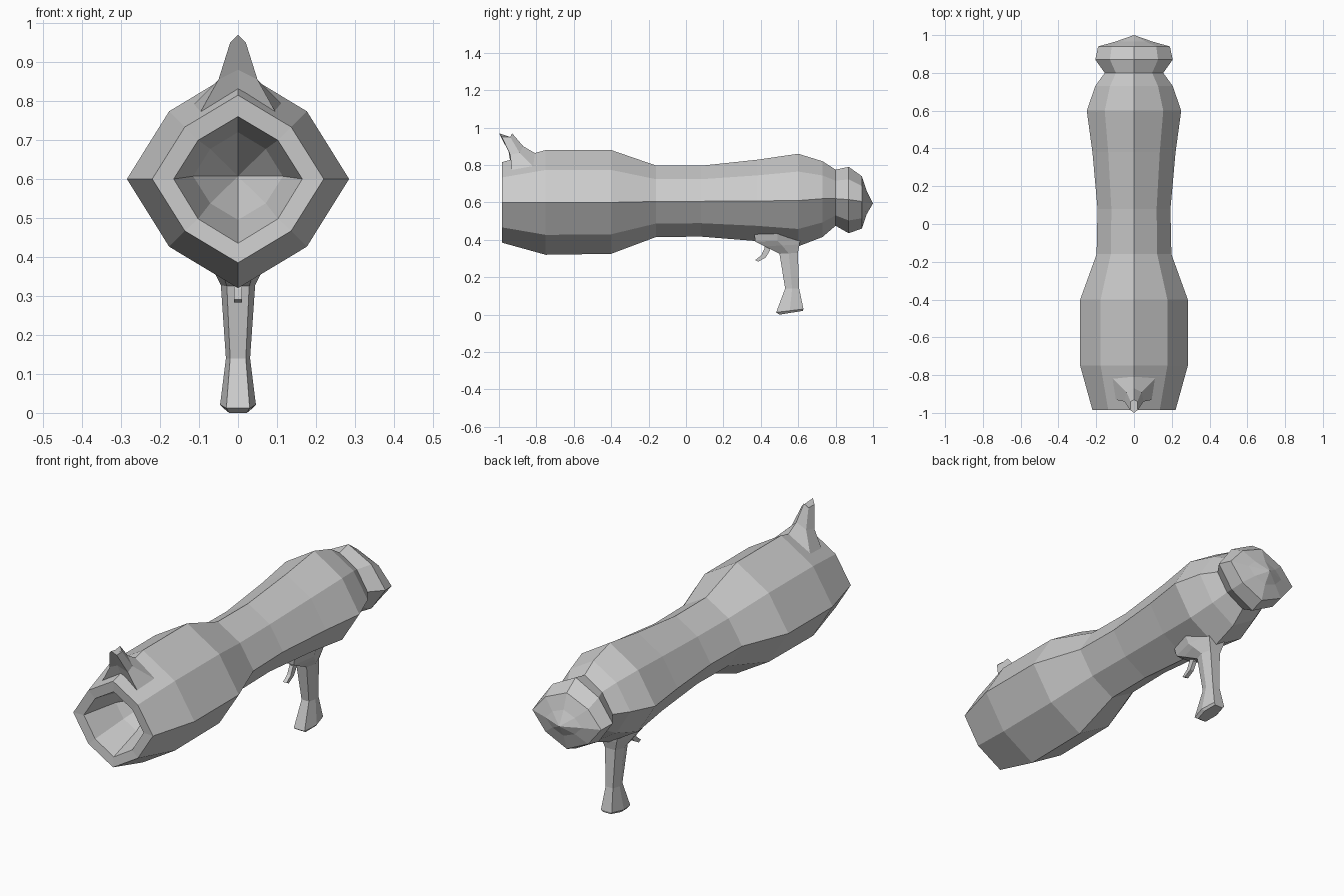
import bpy, bmesh


def loft(name, rings, cap_start=True, cap_end=True):
    """Skin a list of equally long point rings; a one-point ring makes a tip."""
    bm = bmesh.new()
    vs = [[bm.verts.new(p) for p in r] for r in rings]
    for a, b in zip(vs, vs[1:]):
        n = max(len(a), len(b))
        for i in range(n):
            j = (i + 1) % n
            if len(b) == 1:
                bm.faces.new((a[i], a[j], b[0]))
            elif len(a) == 1:
                bm.faces.new((a[0], b[j], b[i]))
            else:
                bm.faces.new((a[i], a[j], b[j], b[i]))
    if cap_start and len(vs[0]) > 2:
        bm.faces.new(vs[0][::-1])
    if cap_end and len(vs[-1]) > 2:
        bm.faces.new(vs[-1])
    bmesh.ops.recalc_face_normals(bm, faces=bm.faces)
    me = bpy.data.meshes.new(name)
    bm.to_mesh(me)
    bm.free()
    ob = bpy.data.objects.new(name, me)
    bpy.context.collection.objects.link(ob)
    return ob


K = 0.62  # diagonal corners sit slightly inside a regular octagon


def octagon(y, w, top, bottom, mid):
    u, d = top - mid, mid - bottom
    return [(0, y, top), (w * K, y, mid + u * K), (w, y, mid),
            (w * K, y, mid - d * K), (0, y, bottom), (-w * K, y, mid - d * K),
            (-w, y, mid), (-w * K, y, mid + u * K)]


# Tube: from the bottom of the bore, out over the muzzle, back to the rear cap
stations = [
    (-0.80, 0.115, 0.72, 0.495, 0.607),
    (-0.98, 0.165, 0.76, 0.435, 0.60),
    (-0.985, 0.22, 0.815, 0.385, 0.60),
    (-0.75, 0.285, 0.88, 0.32, 0.60),
    (-0.40, 0.285, 0.88, 0.325, 0.60),
    (-0.16, 0.198, 0.797, 0.415, 0.605),
    (0.08, 0.193, 0.796, 0.417, 0.606),
    (0.38, 0.22, 0.828, 0.393, 0.608),
    (0.60, 0.25, 0.86, 0.365, 0.61),
    (0.73, 0.205, 0.82, 0.415, 0.62),
    (0.80, 0.155, 0.775, 0.475, 0.62),
    (0.87, 0.205, 0.79, 0.435, 0.615),
    (0.94, 0.19, 0.74, 0.46, 0.605),
    (0.965, 0.10, 0.665, 0.535, 0.60),
]
rings = [[(0, -0.62, 0.607)]] + [octagon(*s) for s in stations] + [[(0, 1.0, 0.595)]]
loft("launcher_tube", rings)


# Front sight: (width, y, z) of front corner, front ridge, back corner, back ridge
def sight_ring(wf, yf, zf, yr, zr, wb, yb, zb, ym, zm):
    return [(-wf, yf, zf), (0, yr, zr), (wf, yf, zf),
            (wb, yb, zb), (0, ym, zm), (-wb, yb, zb)]


loft("front_sight", [
    sight_ring(0.10, -0.93, 0.765, -0.91, 0.80, 0.12, -0.81, 0.785, -0.81, 0.865),
    sight_ring(0.05, -0.94, 0.855, -0.95, 0.88, 0.04, -0.89, 0.865, -0.87, 0.90),
    sight_ring(0.02, -0.985, 0.95, -1.0, 0.97, 0.018, -0.94, 0.95, -0.93, 0.97),
])


# Grip: (front y, back y, front z, back z, half width), six-sided sections
def grip_ring(yf, yb, zf, zb, w):
    ym, zm = (yf + yb) / 2, (zf + zb) / 2
    return [(-w * 0.65, yf, zf), (w * 0.65, yf, zf), (w, ym, zm),
            (w * 0.65, yb, zb), (-w * 0.65, yb, zb), (-w, ym, zm)]


loft("pistol_grip", [
    grip_ring(0.50, 0.625, 0.0, 0.02, 0.035),
    grip_ring(0.482, 0.628, 0.012, 0.03, 0.046),
    grip_ring(0.53, 0.605, 0.14, 0.14, 0.031),
    grip_ring(0.50, 0.598, 0.325, 0.33, 0.044),
    grip_ring(0.42, 0.607, 0.365, 0.375, 0.065),
    grip_ring(0.37, 0.61, 0.39, 0.40, 0.075),
    grip_ring(0.365, 0.61, 0.435, 0.435, 0.09),
])

# Trigger: small curved bar ahead of the grip
path = [(0.425, 0.40, 0.014), (0.435, 0.35, 0.014),
        (0.415, 0.312, 0.012), (0.378, 0.287, 0.008)]
loft("trigger", [[(-0.01, y - t, z + t * 0.5), (0.01, y - t, z + t * 0.5),
                  (0.01, y + t, z - t * 0.5), (-0.01, y + t, z - t * 0.5)]
                 for y, z, t in path])
